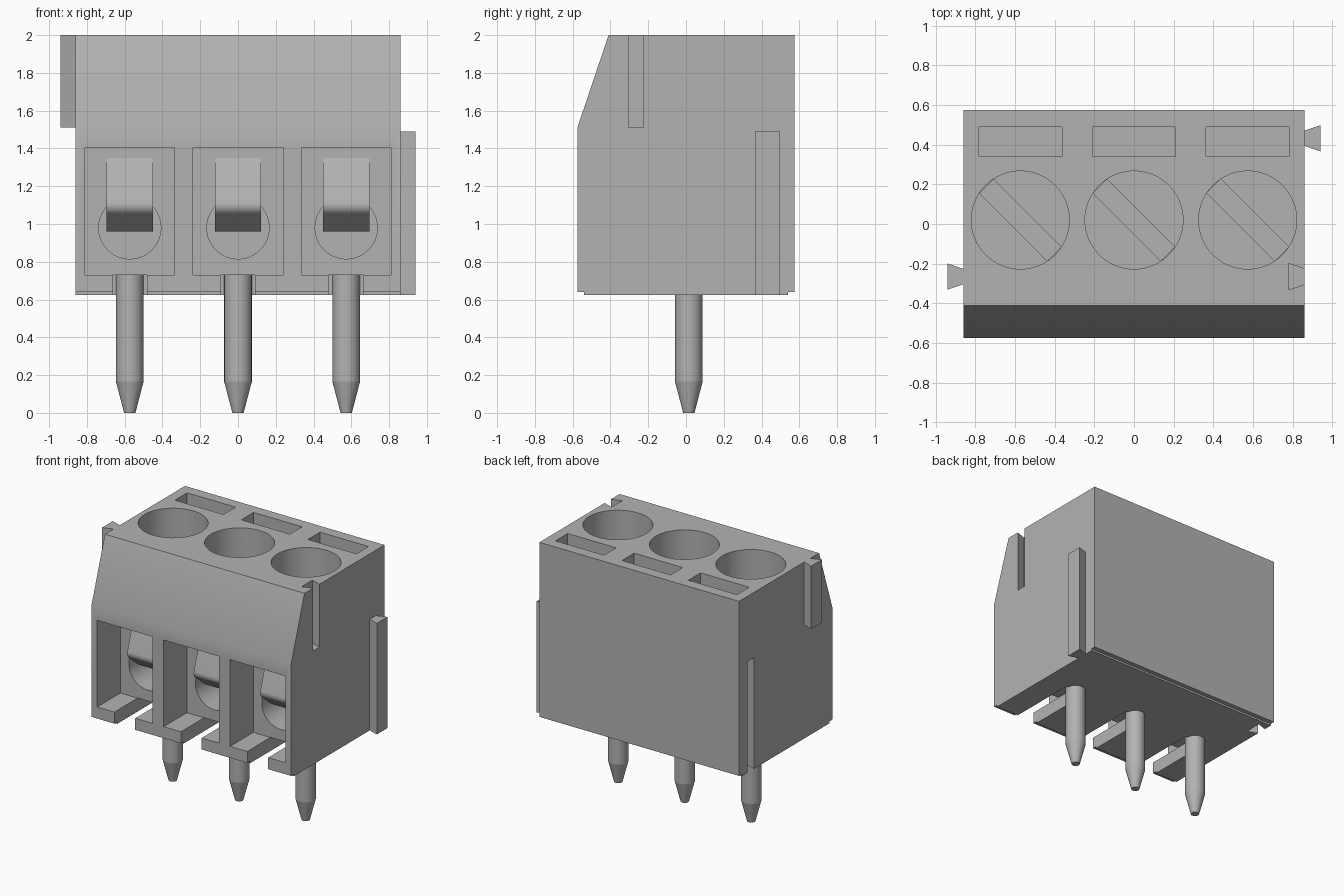
import bpy, bmesh, math
from mathutils import Matrix

if "Cube" in bpy.data.objects:
    bpy.data.objects.remove(bpy.data.objects["Cube"], do_unlink=True)

grey = bpy.data.materials.new("plain grey")
grey.use_nodes = True
COLOUR = (0.45, 0.45, 0.45, 1)
grey.diffuse_color = COLOUR
grey.node_tree.nodes["Principled BSDF"].inputs["Base Color"].default_value = COLOUR


def finish(name, bm):
    bmesh.ops.recalc_face_normals(bm, faces=bm.faces)
    mesh = bpy.data.meshes.new(name)
    bm.to_mesh(mesh)
    bm.free()
    obj = bpy.data.objects.new(name, mesh)
    mesh.materials.append(grey)
    bpy.context.collection.objects.link(obj)
    return obj


def prism(name, points, axis, start, end):
    """Extrude a flat outline along x (outline in y, z) or z (outline in x, y)."""
    bm = bmesh.new()
    place = (lambda p: (start, *p)) if axis == "x" else (lambda p: (*p, start))
    face = bm.faces.new([bm.verts.new(place(p)) for p in points])
    moved = bmesh.ops.extrude_face_region(bm, geom=[face])["geom"]
    step = (end - start, 0, 0) if axis == "x" else (0, 0, end - start)
    bmesh.ops.translate(bm, vec=step, verts=[v for v in moved if isinstance(v, bmesh.types.BMVert)])
    return finish(name, bm)


def box(name, x, y, z, turn=0.0, centre=(0, 0)):
    obj = prism(name, [(x[0], y[0]), (x[1], y[0]), (x[1], y[1]), (x[0], y[1])], "z", *z)
    obj.data.transform(Matrix.Translation((*centre, 0)) @ Matrix.Rotation(turn, 4, "Z"))
    return obj


def cone(name, r_low, r_high, depth, matrix, sides=48):
    bm = bmesh.new()
    bmesh.ops.create_cone(bm, cap_ends=True, segments=sides, radius1=r_low,
                          radius2=r_high, depth=depth, matrix=matrix)
    return finish(name, bm)


def activate(obj):
    bpy.ops.object.select_all(action="DESELECT")
    obj.select_set(True)
    bpy.context.view_layer.objects.active = obj


def cut(target, cutter):
    cutter.hide_render = True
    mod = target.modifiers.new("cut", "BOOLEAN")
    mod.operation, mod.solver, mod.object = "DIFFERENCE", "EXACT", cutter
    activate(target)
    bpy.ops.object.modifier_apply(modifier=mod.name)
    bpy.data.objects.remove(cutter, do_unlink=True)


def smooth(obj):
    activate(obj)
    bpy.ops.object.shade_smooth_by_angle(angle=math.radians(30))


HALF = 0.86
BOTTOM, TOP = 0.625, 2.0
PITCH = 0.573
WELL_Y, WELL_R, SCREW_Z = 0.02, 0.247, 1.6

# Housing with sloped front and stepped underside
housing = prism("housing", [(-0.54, BOTTOM), (0.54, BOTTOM), (0.54, 0.64), (0.575, 0.64),
                            (0.575, TOP), (-0.41, TOP), (-0.575, 1.51), (-0.575, 0.64),
                            (-0.54, 0.64)], "x", -HALF, HALF)


# Dovetail outline: narrow at x_in, wide at x_out
def dovetail(name, x_in, x_out, y, z):
    return prism(name, [(x_in, y - 0.038), (x_out, y - 0.066),
                        (x_out, y + 0.066), (x_in, y + 0.038)], "z", *z)


# Tongues and matching side grooves
FRONT_Y, BACK_Y = -0.265, 0.432
dovetail("left_tongue", HALF - 0.002, 0.94, BACK_Y, (BOTTOM, 1.49))
dovetail("right_tongue", -HALF + 0.002, -0.94, FRONT_Y, (1.51, TOP))
cut(housing, dovetail("groove", HALF + 0.005, 0.78, FRONT_Y, (1.51, TOP + 0.1)))
cut(housing, dovetail("groove", -HALF - 0.005, -0.78, BACK_Y, (BOTTOM - 0.1, 1.49)))

for i, x in enumerate((-PITCH, 0, PITCH), 1):
    # Screw well with a diagonal driver slot
    cut(housing, cone("well", WELL_R, WELL_R, 1.0,
                      Matrix.Translation((x, WELL_Y, SCREW_Z + 0.5)), 64))
    cut(housing, box("driver_slot", (-0.242, 0.242), (-0.05, 0.05), (SCREW_Z - 0.07, SCREW_Z + 0.05),
                     math.radians(-45), (x, WELL_Y)))
    # Rear top recess
    cut(housing, box("recess", (x - 0.209, x + 0.209), (0.34, 0.49), (1.6, 2.1)))
    # Front wire pocket, round entry and floor notch
    cut(housing, box("pocket", (x - 0.238, x + 0.238), (-0.7, -0.29), (0.73, 1.405)))
    cut(housing, cone("entry", 0.165, 0.165, 0.5, Matrix.Translation((x, -0.15, 0.98))
                      @ Matrix.Rotation(math.pi / 2, 4, "X")))
    cut(housing, box("notch", (x - 0.09, x + 0.09), (-0.7, 0.015), (0.5, 0.731)))

    # Bent clamp strip: sloping flap, rounded nose, tail back into the entry
    arc = [(-0.315 - 0.055 * math.cos(a), 1.1 + 0.055 * math.sin(a))
           for a in (math.radians(d) for d in range(16, -60, -12))]
    strip = prism(f"clamp_strip_{i}", [(-0.285, 1.365), *arc, (-0.23, 0.96), (-0.2, 0.99),
                                       (-0.325, 1.1), (-0.26, 1.365)], "x", x - 0.123, x + 0.123)
    smooth(strip)

    # Solder pin with tapered tip
    shaft = Matrix.Translation((x, 0.015, 0.455))
    pin = cone(f"pin_shaft_{i}", 0.073, 0.073, 0.58, shaft, 32)
    tip = cone(f"pin_tip_{i}", 0.03, 0.073, 0.165, Matrix.Translation((x, 0.015, 0.0825)), 32)
    smooth(pin)
    smooth(tip)

smooth(housing)
